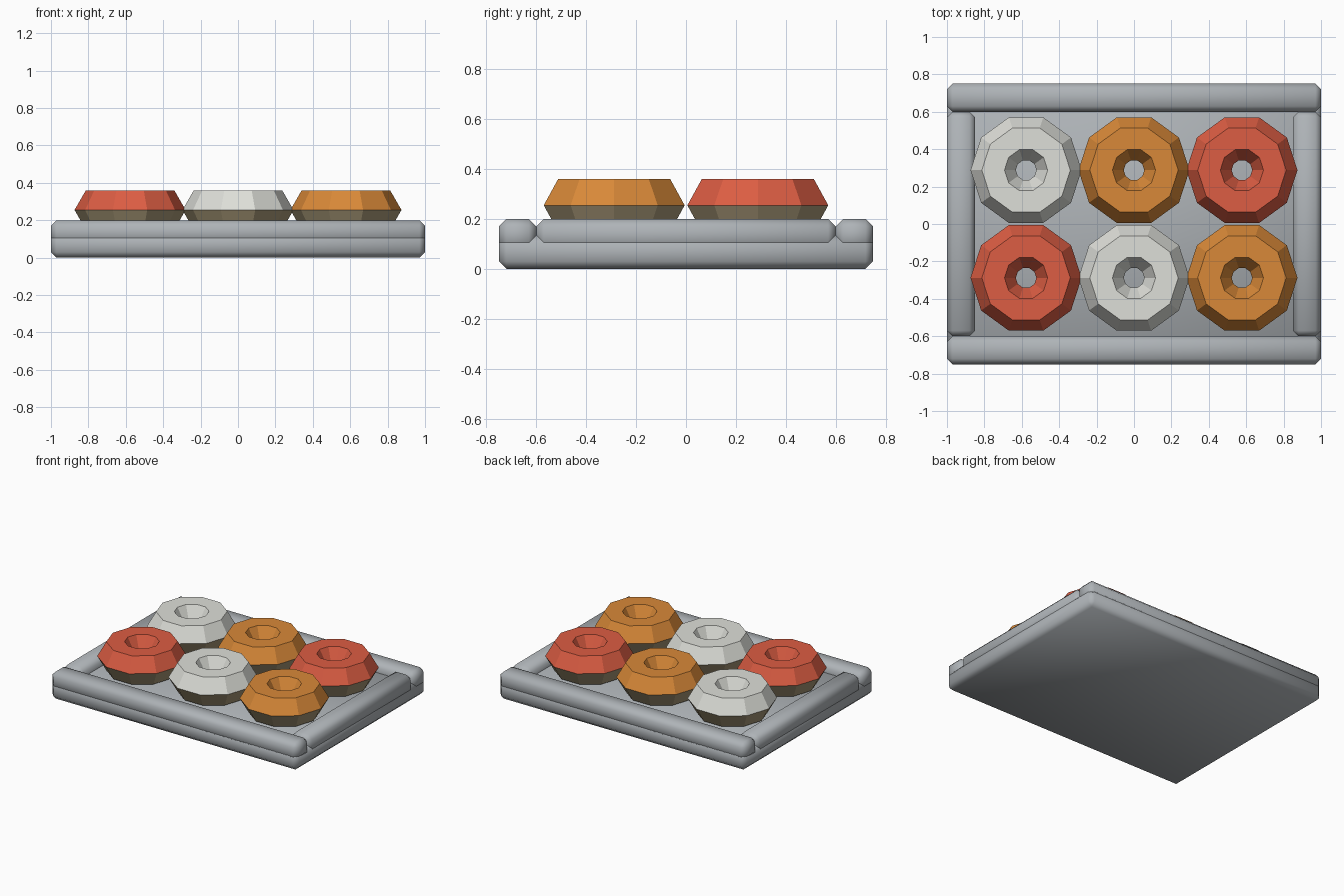
import bpy, bmesh, math

old = bpy.data.objects.get("Cube")
if old:
    bpy.data.objects.remove(old, do_unlink=True)


def material(name, rgb):
    # sRGB 0-255 to linear
    lin = [((c / 255 + 0.055) / 1.055) ** 2.4 for c in rgb]
    m = bpy.data.materials.new(name)
    m.use_nodes = True
    m.diffuse_color = (*lin, 1)
    m.node_tree.nodes["Principled BSDF"].inputs["Base Color"].default_value = (*lin, 1)
    return m


GREY = material("tray grey", (174, 179, 183))
DOUGH = material("dough brown", (165, 150, 118))
ICING = {
    "red": material("red icing", (220, 93, 67)),
    "white": material("white icing", (222, 223, 217)),
    "orange": material("orange icing", (217, 137, 56)),
}


def finish(bm, name, mats, smooth):
    bmesh.ops.recalc_face_normals(bm, faces=bm.faces)
    for f in bm.faces:
        f.smooth = smooth
    mesh = bpy.data.meshes.new(name)
    bm.to_mesh(mesh)
    bm.free()
    for m in mats:
        mesh.materials.append(m)
    ob = bpy.data.objects.new(name, mesh)
    bpy.context.collection.objects.link(ob)
    return ob


def soft_box(name, x, y, z):
    """Chamfered, smooth shaded box spanning the given ranges."""
    bm = bmesh.new()
    bmesh.ops.create_cube(bm, size=1)
    for v in bm.verts:
        for i, (lo, hi) in enumerate((x, y, z)):
            v.co[i] = lo if v.co[i] < 0 else hi
    bmesh.ops.bevel(bm, geom=bm.edges[:], offset=0.03, segments=1,
                    affect='EDGES', profile=0.5)
    return finish(bm, name, [GREY], True)


def doughnut(name, x, y, icing, major=0.176, minor=0.121, sides=10, z=0.255):
    """Ten sided ring with a hexagonal section, iced on the upper half."""
    bm = bmesh.new()
    rings = []
    for i in range(sides):
        a = math.tau * i / sides
        ring = []
        for j in range(6):
            b = math.tau * j / 6
            r = major + minor * math.cos(b)
            ring.append(bm.verts.new((r * math.cos(a), r * math.sin(a),
                                      minor * math.sin(b))))
        rings.append(ring)
    for i in range(sides):
        p, q = rings[i], rings[(i + 1) % sides]
        for j in range(6):
            k = (j + 1) % 6
            f = bm.faces.new((p[j], q[j], q[k], p[k]))
            f.material_index = 1 if f.calc_center_median().z > 0 else 0
    ob = finish(bm, name, [DOUGH, icing], False)
    ob.location = (x, y, z)


# Tray floor and rails
soft_box("tray_base", (-1, 1), (-0.75, 0.75), (0, 0.135))
soft_box("front_rail", (-1, 1), (-0.75, -0.6), (0.07, 0.2))
soft_box("back_rail", (-1, 1), (0.6, 0.75), (0.07, 0.2))
soft_box("left_rail", (0.85, 1), (-0.6, 0.6), (0.07, 0.2))
soft_box("right_rail", (-1, -0.85), (-0.6, 0.6), (0.07, 0.2))

# Two rows of three doughnuts
ROWS = {"front": (-0.288, ("red", "white", "orange")),
        "back": (0.288, ("white", "orange", "red"))}
for row, (y, flavours) in ROWS.items():
    for col, flavour in enumerate(flavours):
        doughnut(f"{row}_{flavour}_doughnut", (col - 1) * 0.577, y, ICING[flavour])
